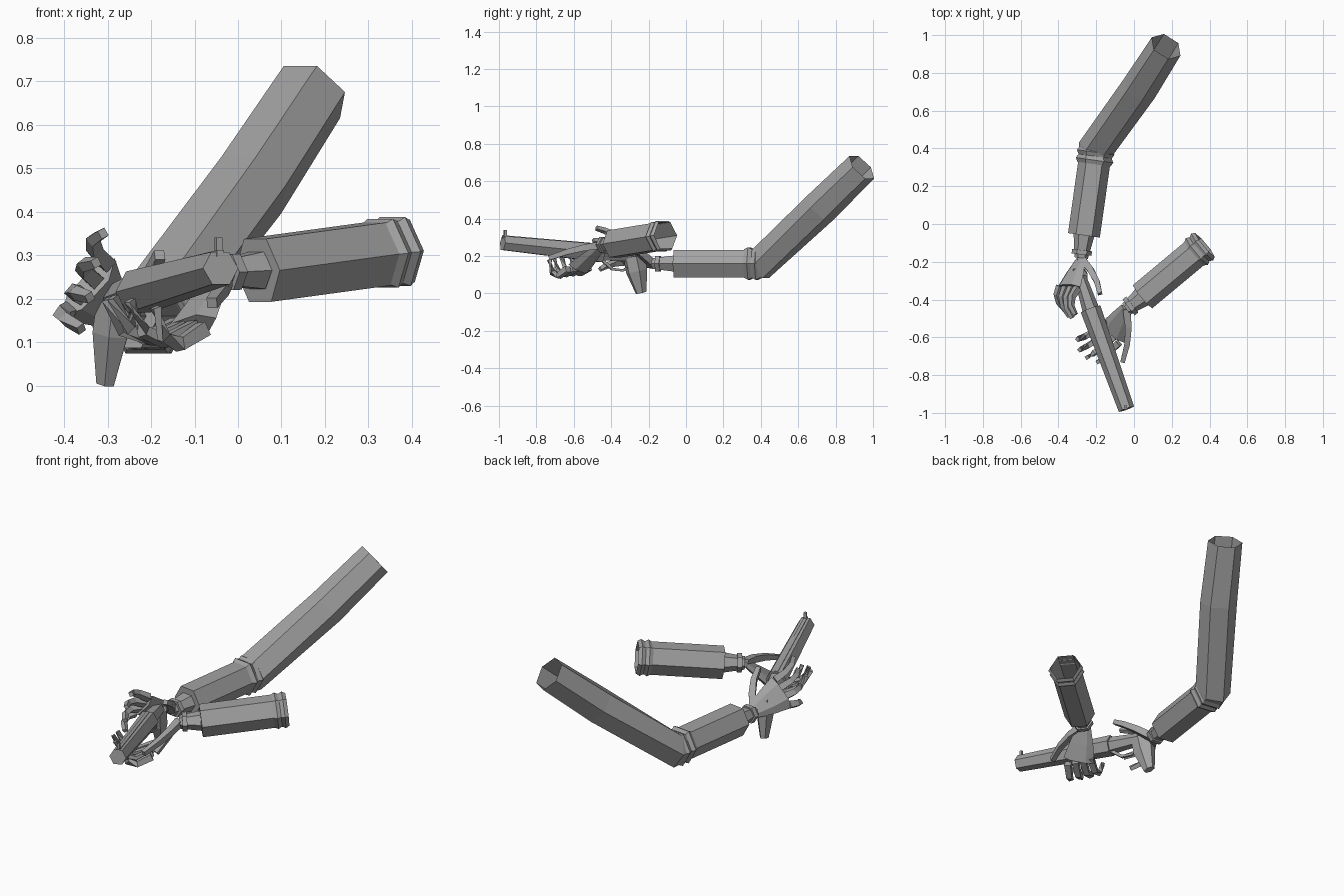
import bpy, bmesh, math
from mathutils import Vector

cube = bpy.data.objects.get("Cube")
if cube:
    bpy.data.objects.remove(cube)

GREY = (*[.36] * 3, 1)
UP = Vector((0, 0, 1))
grey = bpy.data.materials.new("plain_grey")
grey.use_nodes = True
grey.diffuse_color = GREY
grey.node_tree.nodes["Principled BSDF"].inputs["Base Color"].default_value = GREY


def sweep(name, path, widths, flatness=1, sides=6, up=UP, start_cap=True, end_cap=True):
    """Loft flat-faced rings along a path; flatness scales their height."""
    mesh_builder = bmesh.new()
    rings = []
    for index, point in enumerate(path):
        before = path[max(index - 1, 0)]
        after = path[min(index + 1, len(path) - 1)]
        # The ring at a bend leans halfway between both directions
        along = ((point - before).normalized() + (after - point).normalized()).normalized()
        across = along.cross(up).normalized()
        above = across.cross(along)
        ring = []
        for corner in range(sides):
            angle = math.tau * corner / sides
            if sides == 4:
                angle += math.pi / 4
            offset = across * math.cos(angle) + above * math.sin(angle) * flatness
            ring.append(mesh_builder.verts.new(point + offset * widths[index]))
        rings.append(ring)
    for lower, upper in zip(rings, rings[1:]):
        for corner in range(sides):
            following = (corner + 1) % sides
            mesh_builder.faces.new((lower[corner], lower[following], upper[following], upper[corner]))
    if start_cap:
        mesh_builder.faces.new(rings[0][::-1])
    if end_cap:
        mesh_builder.faces.new(rings[-1])
    bmesh.ops.recalc_face_normals(mesh_builder, faces=mesh_builder.faces)
    mesh = bpy.data.meshes.new(name)
    mesh_builder.to_mesh(mesh)
    mesh_builder.free()
    mesh.materials.append(grey)
    bpy.context.collection.objects.link(bpy.data.objects.new(name, mesh))


def folds(name, start, end, radius):
    """Two raised folds of cloth round a sleeve."""
    path = [start.lerp(end, step / 4) for step in range(5)]
    widths = [radius * (1.15 if step % 2 else 1.02) for step in range(5)]
    sweep(name, path, widths, start_cap=False, end_cap=False)


def curved_bar(name, start, end, bulge, thickness, up=UP):
    """Tapering square bar, bowed in the middle."""
    path, widths = [], []
    for step in range(4):
        part = step / 3
        path.append(start.lerp(end, part) + bulge * math.sin(math.pi * part))
        widths.append(thickness * (1 - part * .4))
    sweep(name, path, widths, sides=4, up=up)


def hand(owner, sleeve, wrist, first_knuckle, last_knuckle, first_tip, last_tip, curl, thumb_tip):
    """Wrist, band, flat palm, four fingers and thumb."""
    sweep(owner + "_wrist", [sleeve, wrist], [.055, .036], .9)
    band = sleeve.lerp(wrist, .75)
    half_band = (wrist - sleeve).normalized() * .012
    sweep(owner + "_wrist_band", [band - half_band, band + half_band], [.053, .053], .9)

    # The palm widens from the wrist to the row of knuckles
    row = last_knuckle - first_knuckle
    knuckles = first_knuckle.lerp(last_knuckle, .5)
    back = (knuckles - wrist).cross(row).normalized()
    spread = row.length / 2 + .02
    sweep(owner + "_palm", [wrist, wrist.lerp(knuckles, .5), knuckles],
          [.036, spread * .75, spread], .35, up=back)

    for index, part in enumerate(("index", "middle", "ring", "little")):
        place = index / 3
        knuckle = first_knuckle.lerp(last_knuckle, place)
        tip = first_tip.lerp(last_tip, place)
        tip += (tip - knuckle) * math.sin(math.pi * place) * .2
        curved_bar(f"{owner}_{part}_finger", knuckle, tip, curl, .024, back)
    curved_bar(owner + "_thumb", wrist, thumb_tip, Vector((.02, 0, .01)), .028)


# Right arm: one sleeve bent at the elbow, open at the shoulder
right_sleeve_end = Vector((-.265, -.06, .16))
elbow = Vector((-.2, .4, .16))
upper_arm = Vector((.03, .72, .46))
shoulder = Vector((.17, .94, .675))
before_elbow = right_sleeve_end.lerp(elbow, .82)
sweep("right_sleeve", [right_sleeve_end, before_elbow, elbow, upper_arm, shoulder],
      [.085, .085, .096, .096, .09], end_cap=False)
folds("right_sleeve_folds", before_elbow, elbow, .087)

# Right hand curled over the grip
hand("right", right_sleeve_end,
     wrist=Vector((-.28, -.18, .16)),
     first_knuckle=Vector((-.3, -.34, .28)), last_knuckle=Vector((-.39, -.33, .17)),
     first_tip=Vector((-.31, -.48, .35)), last_tip=Vector((-.36, -.46, .13)),
     curl=Vector((-.03, 0, .01)), thumb_tip=Vector((-.18, -.37, .3)))

# Left forearm, open at the far end
left_sleeve_end = Vector((.045, -.385, .265))
left_opening = Vector((.375, -.11, .31))
sweep("left_sleeve", [left_sleeve_end, left_opening], [.08, .08], 1.05, end_cap=False)
folds("left_sleeve_folds", left_sleeve_end.lerp(left_opening, .83), left_opening, .08)

# Left hand cradling the barrel from below
hand("left", left_sleeve_end,
     wrist=Vector((-.04, -.45, .26)),
     first_knuckle=Vector((-.08, -.63, .13)), last_knuckle=Vector((-.14, -.52, .14)),
     first_tip=Vector((-.19, -.73, .18)), last_tip=Vector((-.3, -.61, .2)),
     curl=Vector((-.02, -.02, -.06)), thumb_tip=Vector((-.06, -.73, .19)))

# Gun barrel, rear block and swept grip
rear = Vector((-.23, -.45, .215))
muzzle = Vector((-.04, -.98, .27))
heel = Vector((-.285, -.28, .2))
butt = Vector((-.305, -.24, .004))
aim = (muzzle - rear).normalized()
sweep("barrel", [rear, muzzle], [.055, .043])
sweep("rear_block", [rear, heel], [.045, .032])
sweep("grip", [heel, heel.lerp(butt, .4), butt], [.042, .044, .022], 1.4, up=aim)

# Rib along the top, front sight and trigger guard
sweep("top_rib", [rear + UP * .042, muzzle + UP * .033], [.012, .012], sides=4)
sight = muzzle - aim * .015
sweep("front_sight", [sight, sight + UP * .072], [.01, .01], sides=4, up=aim)
curved_bar("trigger_guard", rear - UP * .035, heel - UP * .04, UP * -.05, .012)
